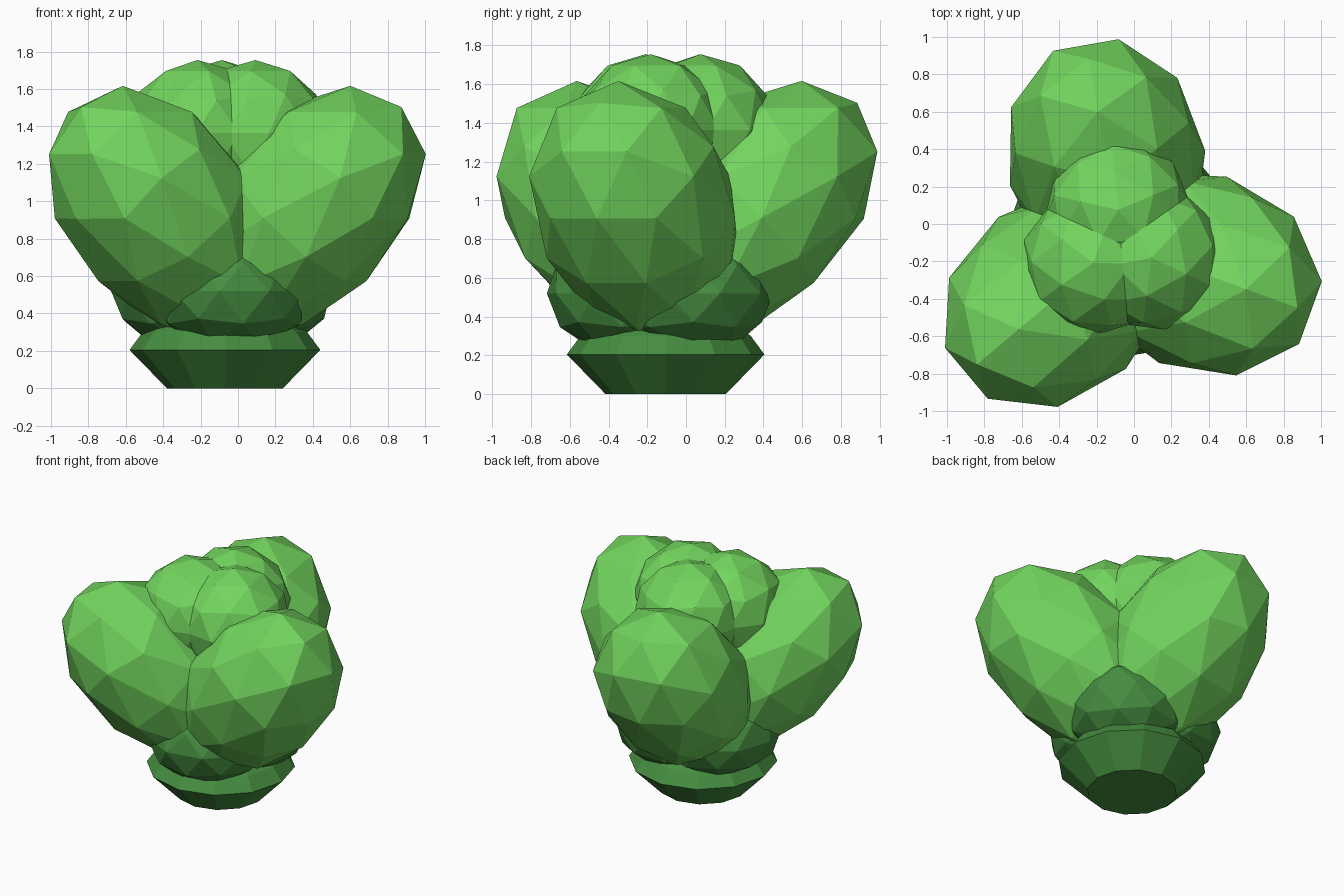
import bpy, bmesh, math
from mathutils import Matrix, Vector

if "Cube" in bpy.data.objects:
    bpy.data.objects.remove(bpy.data.objects["Cube"])

AXIS = Matrix.Translation((-0.07, -0.105, 0))


def material(name, color):
    m = bpy.data.materials.new(name)
    m.diffuse_color = (*color, 1)
    m.use_nodes = True
    m.node_tree.nodes["Principled BSDF"].inputs["Base Color"].default_value = m.diffuse_color
    return m


light_green = material("light_green", (0.17, 0.665, 0.112))
dark_green = material("dark_green", (0.061, 0.27, 0.051))


def finish(name, bm, mat):
    bmesh.ops.recalc_face_normals(bm, faces=bm.faces)
    mesh = bpy.data.meshes.new(name)
    bm.to_mesh(mesh)
    bm.free()
    mesh.materials.append(mat)
    bpy.context.collection.objects.link(bpy.data.objects.new(name, mesh))


def blob(name, mat, azimuth, dist, z, size, tilt=0, spin=0, taper=0):
    """Faceted ellipsoid leaning outward at an angle around the plant's axis."""
    bm = bmesh.new()
    bmesh.ops.create_icosphere(bm, subdivisions=2, radius=1)
    bm.transform(Matrix.Rotation(math.radians(spin), 4, 'Z'))
    for v in bm.verts:
        k = 1 + taper * v.co.z
        v.co = Vector((v.co.x * k * size[0], v.co.y * k * size[1], v.co.z * size[2]))
    bm.transform(AXIS @ Matrix.Rotation(math.radians(azimuth), 4, 'Z')
                 @ Matrix.Translation((dist, 0, z))
                 @ Matrix.Rotation(math.radians(tilt), 4, 'Y'))
    finish(name, bm, mat)


for i in range(3):
    turn = 120 * i
    # Large outer lobes leaning outward
    blob(f"outer_lobe_{i + 1}", light_green, turn - 20, 0.41, 0.91,
         (0.50, 0.53, 0.84), tilt=45, spin=180, taper=0.1)
    # Small round lobes in the crown
    blob(f"crown_lobe_{i + 1}", light_green, turn - 25, 0.18, 1.365,
         (0.39, 0.39, 0.39))
    # Dark lobes filling the gaps underneath
    blob(f"lower_lobe_{i + 1}", dark_green, turn + 40, 0.18, 0.52,
         (0.44, 0.44, 0.33))

# Faceted foot: stacked rings with a flat bottom
SIDES = 12
bm = bmesh.new()
rings = []
for r, z in ((0.31, 0), (0.51, 0.205), (0.44, 0.30), (0.25, 0.45)):
    rings.append([bm.verts.new((r * math.cos(2 * math.pi * s / SIDES),
                                r * math.sin(2 * math.pi * s / SIDES), z))
                  for s in range(SIDES)])
for lo, hi in zip(rings, rings[1:]):
    for s in range(SIDES):
        t = (s + 1) % SIDES
        bm.faces.new((lo[s], lo[t], hi[t], hi[s]))
bm.faces.new(rings[0][::-1])
bm.faces.new(rings[-1])
bm.transform(AXIS)
finish("foot", bm, dark_green)
